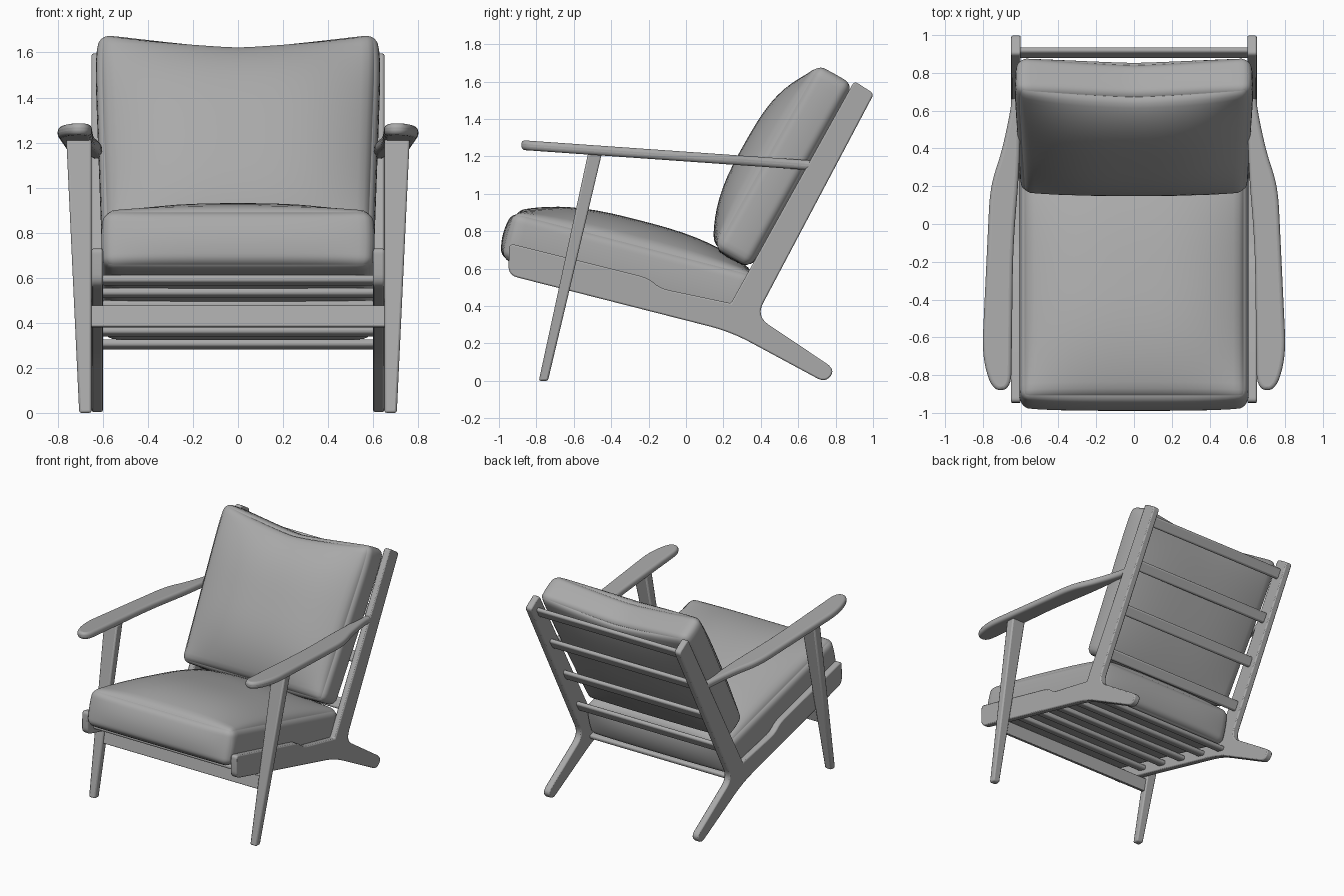
import bpy, bmesh, math
from mathutils import Vector

if "Cube" in bpy.data.objects:
    bpy.data.objects.remove(bpy.data.objects["Cube"])

grey = bpy.data.materials.new("plain_grey")
grey.use_nodes = True
COLOR = (0.4, 0.4, 0.4, 1)
grey.diffuse_color = COLOR
grey.node_tree.nodes["Principled BSDF"].inputs["Base Color"].default_value = COLOR


def finish(name, bm, bevel=0, segments=2, mirror=False, angle=35):
    bmesh.ops.recalc_face_normals(bm, faces=bm.faces)
    mesh = bpy.data.meshes.new(name)
    bm.to_mesh(mesh)
    bm.free()
    mesh.materials.append(grey)
    obj = bpy.data.objects.new(name, mesh)
    bpy.context.collection.objects.link(obj)
    bpy.ops.object.select_all(action='DESELECT')
    obj.select_set(True)
    bpy.context.view_layer.objects.active = obj
    bpy.ops.object.shade_smooth_by_angle(angle=math.radians(angle))
    if bevel:
        mod = obj.modifiers.new("soft_edges", 'BEVEL')
        mod.width, mod.segments = bevel, segments
        mod.limit_method = 'ANGLE'
        mod.angle_limit = math.radians(50)
        mod.use_clamp_overlap = False
    if mirror:
        obj.modifiers.new("other_side", 'MIRROR')


def fillet(corners, steps=6):
    """Round each (p, q, radius) corner of a closed outline."""
    out = []
    for i, (p, q, r) in enumerate(corners):
        c = Vector((p, q))
        if r == 0:
            out.append(c)
            continue
        a = Vector(corners[i - 1][:2]) - c
        b = Vector(corners[(i + 1) % len(corners)][:2]) - c
        a = c + a.normalized() * min(r, a.length * .49)
        b = c + b.normalized() * min(r, b.length * .49)
        for k in range(steps + 1):
            t = k / steps
            out.append(a * (1 - t) ** 2 + c * 2 * t * (1 - t) + b * t * t)
    return out


def prism(outline, place, low, high):
    """Extrude an outline; place(p, q, h) gives the 3D position."""
    bm = bmesh.new()
    rings = [[bm.verts.new(place(p.x, p.y, h)) for p in outline] for h in (low, high)]
    bm.faces.new(rings[0])
    bm.faces.new(rings[1])
    n = len(outline)
    for i in range(n):
        j = (i + 1) % n
        bm.faces.new((rings[0][i], rings[0][j], rings[1][j], rings[1][i]))
    return bm


# Side frames: seat rail, back post and rear foot in one piece
frame = fillet([
    (-.945, .735, .03), (-.20, .55, .06), (-.14, .495, .06), (.24, .415, 0),
    (.90, 1.603, .025), (1.005, 1.535, .025), (.375, .345, .08), (.80, .06, .06),
    (.745, -.01, .05), (.24, .262, .12), (-.95, .565, .05)])
finish("side_frames", prism(frame, lambda p, q, h: (h, p, q), .60, .65), .008, mirror=True)

# Front legs: slanted, widening outwards toward the armrest
leg = fillet([(-.787, 0, 0), (-.738, 0, 0), (-.45, 1.215, 0), (-.524, 1.215, 0)])
finish("front_legs", prism(leg, lambda p, q, h: (.65 + h * (.055 + .047 * q), p, q), 0, 1),
       .01, mirror=True)

# Armrests: paddle outline, sloping down to the back post
arm = fillet([
    (.65, -.875, .09), (.75, -.885, .09), (.805, -.70, .12), (.762, .20, .12),
    (.70, .38, .15), (.65, .62, .1), (.65, .68, 0), (.60, .68, 0), (.605, .30, .2),
    (.64, -.10, .2)])
finish("armrests", prism(arm, lambda p, q, h: (p, q, 1.198 - .07 * q + h), -.025, .027),
       .02, 4, mirror=True)


# Cross bars between the two sides
def bar(name, y, z, deep, tall, tilt, half=.61, bevel=.014):
    outline = [Vector((p * deep / 2, q * tall / 2)) for p, q in ((-1, -1), (1, -1), (1, 1), (-1, 1))]
    c, s = math.cos(tilt), math.sin(tilt)
    place = lambda p, q, h: (h, y + p * c - q * s, z + p * s + q * c)
    finish(name, prism(outline, place, -half, half), bevel, 3)


SEAT_TILT, BACK_TILT = math.atan2(-.25, .968), math.atan2(.87, .49)
for i in range(6):
    bar(f"seat_slat_{i + 1}", -.84 + .22 * i, .589 - .057 * i, .075, .035, SEAT_TILT)
for i in range(4):
    bar(f"back_slat_{i + 1}", .907 - .159 * i, 1.48 - .298 * i, .08, .032, BACK_TILT)
bar("front_stretcher", -.664, .428, .03, .095, -.22, .655, .005)


# Cushions: rounded blocks with puffed faces
def cushion(name, origin, tilt, half, length, thick, crown, belly, bulge, dip, flare):
    bm = bmesh.new()
    bmesh.ops.create_cube(bm, size=2)
    bmesh.ops.subdivide_edges(bm, edges=bm.edges, cuts=25, use_grid_fill=True)
    size = Vector((half, length / 2, thick / 2))
    radius = .05
    along = Vector((0, math.cos(tilt), math.sin(tilt)))
    up = Vector((0, -along.z, along.y))
    for v in bm.verts:
        a, b, c = (math.sin(t * math.pi / 2) for t in v.co)
        p = Vector((a * size.x, b * size.y, c * size.z))
        core = Vector([max(-s + radius, min(s - radius, t)) for s, t in zip(size, p)])
        off = p - core
        if off.length > 0:
            p = core + off.normalized() * radius
        # swelling of the sides, the ends, the upper face and the underside
        swell = 1 - c * c
        p.x += a * (.012 * swell + flare * b * (1 - max(b, 0) ** 6))
        p.y += b * bulge * swell * (1 - a ** 4)
        if b > 0:
            p.y -= dip * b ** 3 * (1 - abs(a) ** 1.3)
        puff = (1 - abs(a) ** 3) * (1 - abs(b) ** 2.8)
        p.z += puff * (crown * (c + 1) - belly * (1 - c)) / 2
        q = Vector(origin) + along * (p.y + size.y) + up * (p.z + size.z)
        v.co = (p.x, q.y, q.z)
    finish(name, bm, angle=80)


cushion("seat_cushion", (0, -.985, .648), SEAT_TILT, .595, 1.33, .268, .12, .01, .028, 0, 0)
cushion("back_cushion", (0, .342, .604), BACK_TILT, .608, 1.13, .222, .13, .04, .012, .075, .018)
